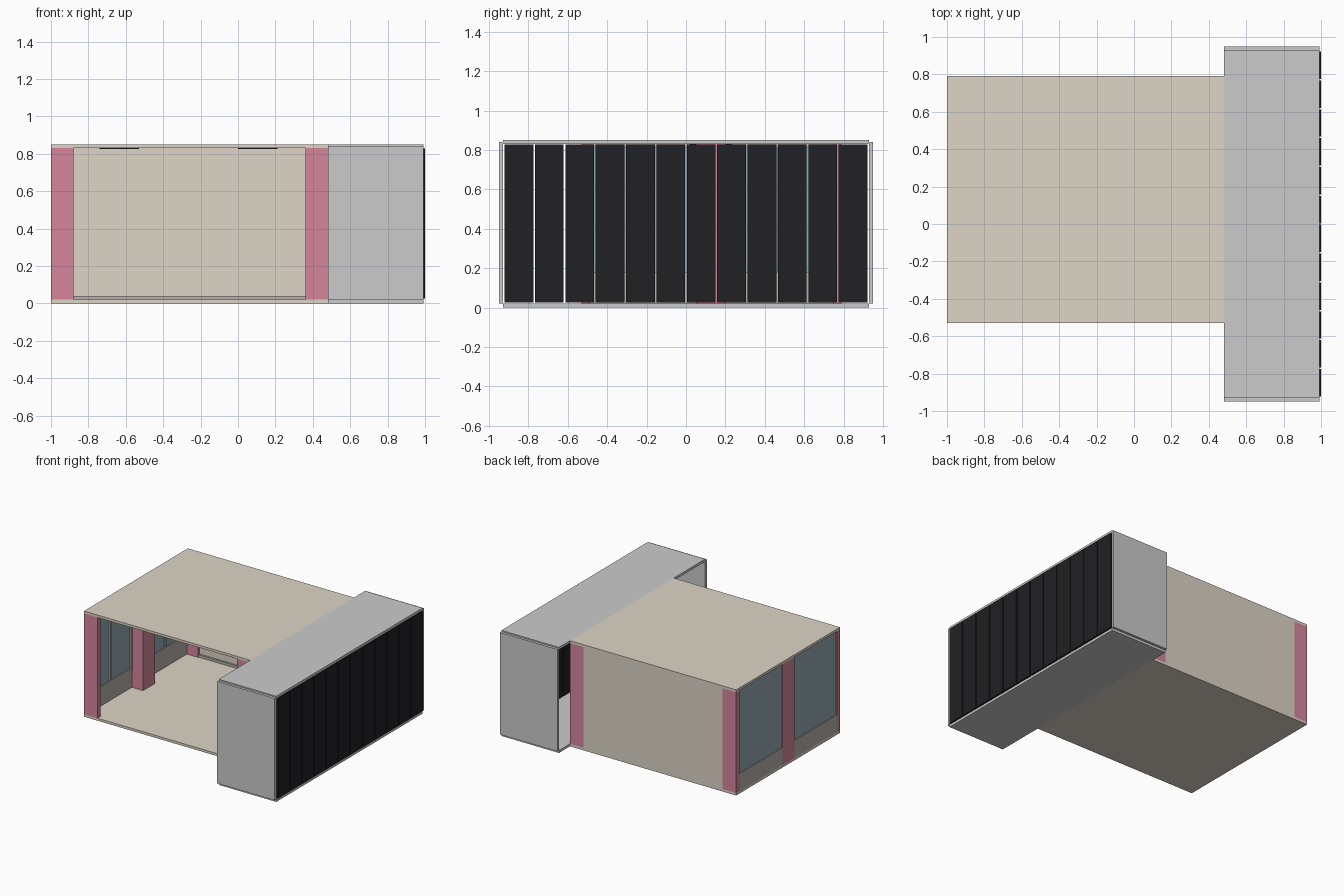
import bpy

if "Cube" in bpy.data.objects:
    bpy.data.objects.remove(bpy.data.objects["Cube"])


def material(name, rgb):
    m = bpy.data.materials.new(name)
    m.diffuse_color = (*rgb, 1)
    m.use_nodes = True
    m.node_tree.nodes["Principled BSDF"].inputs["Base Color"].default_value = m.diffuse_color
    return m


BEIGE = material("beige", (0.72, 0.66, 0.57))
PINK = material("pink", (0.66, 0.24, 0.33))
GREY = material("pale_grey", (0.58, 0.58, 0.57))
BLACK = material("black", (0.015, 0.015, 0.018))
BLUE = material("blue_glass", (0.30, 0.40, 0.46))
SILL = material("warm_grey", (0.48, 0.45, 0.42))


def box(name, x, y, z, mat):
    """Axis-aligned block from (min, max) ranges."""
    v = [(a, b, c) for a in x for b in y for c in z]
    f = [(0, 1, 3, 2), (4, 6, 7, 5), (0, 4, 5, 1),
         (2, 3, 7, 6), (0, 2, 6, 4), (1, 5, 7, 3)]
    me = bpy.data.meshes.new(name)
    me.from_pydata(v, [], f)
    me.materials.append(mat)
    ob = bpy.data.objects.new(name, me)
    bpy.context.collection.objects.link(ob)
    return ob


# Main room: floor, roof, back wall with bottom rail; front stays open
X0, X1, Y0, Y1 = -1.0, 0.48, -0.53, 0.79
LO, HI = 0.02, 0.83
box("room_floor", (X0, X1), (Y0, Y1), (0, LO), BEIGE)
box("room_roof", (X0, X1), (Y0, Y1), (HI, 0.85), BEIGE)
box("back_wall", (-0.88, 0.36), (0.77, Y1), (LO, HI), BEIGE)
box("back_wall_rail", (-0.88, 0.36), (0.755, 0.77), (LO, 0.04), SILL)

# Columns at the corners and where the two room modules meet
for side, xs in (("left", (X0, -0.88)), ("right", (0.36, X1))):
    box(f"front_column_{side}", xs, (Y0, -0.49), (LO, HI), PINK)
    box(f"middle_column_{side}", xs, (0.05, 0.20), (LO, HI), PINK)
    box(f"back_column_{side}", xs, (0.75, Y1), (LO, HI), PINK)

# Left wall: a low parapet and framed window in each module
for side, a, b in (("front", -0.49, 0.05), ("back", 0.20, 0.75)):
    box(f"{side}_parapet", (X0, -0.98), (a, b), (LO, 0.16), SILL)
    box(f"{side}_glass", (-0.993, -0.985), (a, b), (0.16, HI), BLUE)
    box(f"{side}_frame_bottom", (-0.985, -0.975), (a, b), (0.16, 0.18), SILL)
    box(f"{side}_frame_top", (-0.985, -0.975), (a, b), (0.81, HI), SILL)
    mid = (a + b) / 2
    for i, y in enumerate((a, mid - 0.01, b - 0.02)):
        box(f"{side}_mullion_{i}", (-0.985, -0.975), (y, y + 0.02), (0.18, 0.81), SILL)

# Thin ceiling lamps
for i, x in enumerate((-0.74, 0.0)):
    box(f"ceiling_lamp_{i}", (x, x + 0.21), (0.02, 0.23), (0.825, HI), BLACK)

# Side wing: a shell open towards the room
WX = (X1, 0.992)
box("wing_floor", WX, (-0.93, 0.93), (0, LO), GREY)
box("wing_roof", WX, (-0.93, 0.93), (HI, 0.85), GREY)
for name, y in (("front", (-0.95, -0.93)), ("back", (0.93, 0.95))):
    box(f"wing_end_{name}", WX, y, (LO, 0.84), GREY)

# Row of dark panels with narrow open gaps
N, W = 12, 1.85
pitch = W / N
for i in range(N):
    y = -W / 2 + i * pitch
    box(f"dark_panel_{i}", (0.984, 1.0), (y + 0.004, y + pitch - 0.004), (0.025, 0.828), BLACK)
